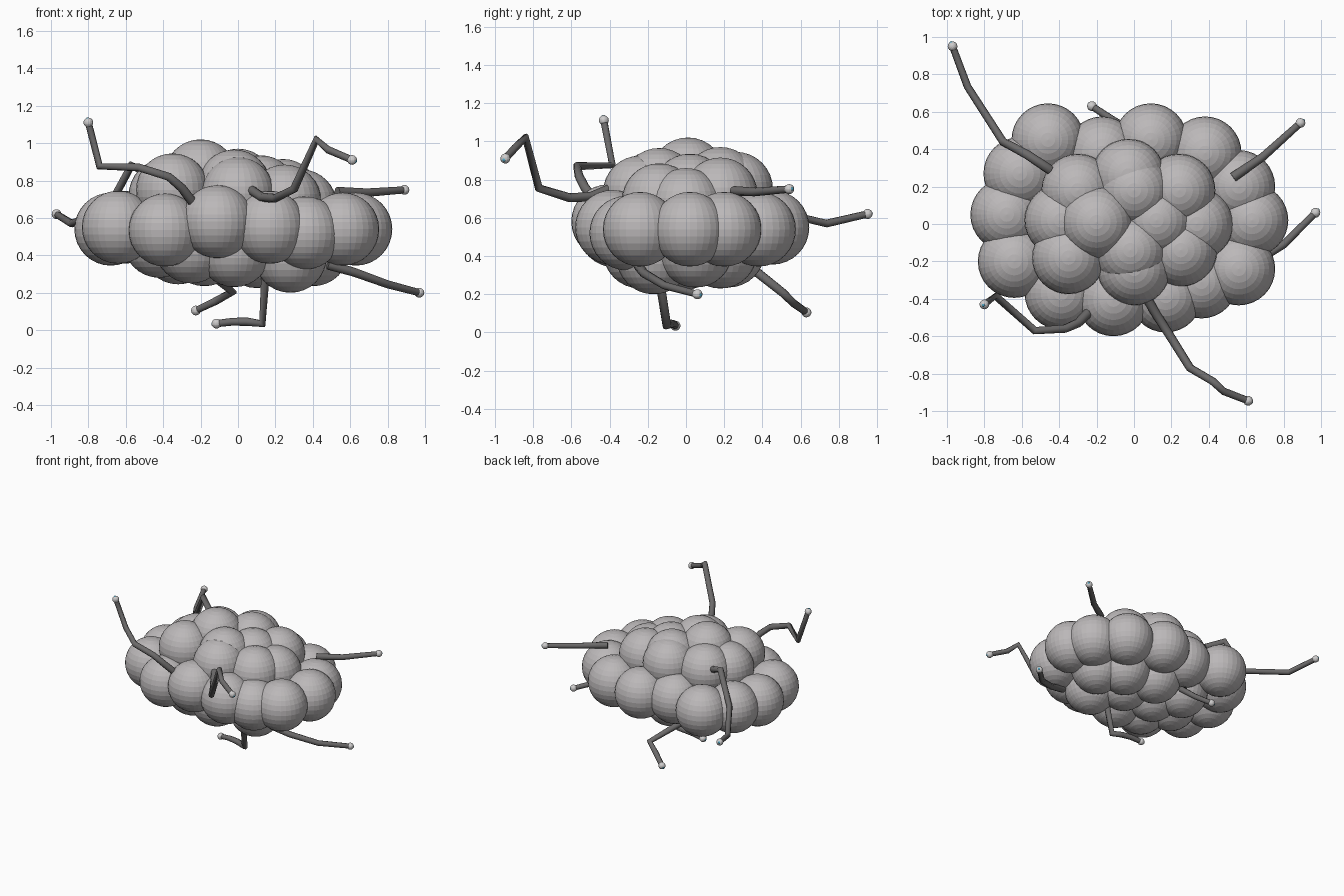
import bpy, bmesh
from mathutils import Vector, Matrix

if "Cube" in bpy.data.objects:
    bpy.data.objects.remove(bpy.data.objects["Cube"])


def material(name, rgb):
    m = bpy.data.materials.new(name)
    m.diffuse_color = (*rgb, 1)
    m.use_nodes = True
    m.node_tree.nodes["Principled BSDF"].inputs["Base Color"].default_value = m.diffuse_color
    return m


GREY = material("warm grey", (0.50, 0.48, 0.485))
DARK = material("dark grey", (0.15, 0.145, 0.145))
PALE = material("pale grey", (0.62, 0.61, 0.61))
BLUE = material("tip blue", (0.08, 0.38, 0.55))


def balls(name, centres, radius, mat, seg=32, rings=16):
    """One object made of several faceted spheres."""
    bm = bmesh.new()
    for c in centres:
        bmesh.ops.create_uvsphere(bm, u_segments=seg, v_segments=rings, radius=radius,
                                  matrix=Matrix.Translation(Vector(c)))
    mesh = bpy.data.meshes.new(name)
    bm.to_mesh(mesh)
    bm.free()
    mesh.materials.append(mat)
    ob = bpy.data.objects.new(name, mesh)
    bpy.context.collection.objects.link(ob)


def tube(name, pts, r0, r1, mat):
    """Tapered bent tube through the given points."""
    cu = bpy.data.curves.new(name, 'CURVE')
    cu.dimensions = '3D'
    cu.bevel_depth = 1
    cu.bevel_resolution = 2
    cu.use_fill_caps = True
    sp = cu.splines.new('POLY')
    sp.points.add(len(pts) - 1)
    for i, p in enumerate(pts):
        sp.points[i].co = (*p, 1)
        sp.points[i].radius = r0 + (r1 - r0) * i / (len(pts) - 1)
    cu.materials.append(mat)
    bpy.context.collection.objects.link(bpy.data.objects.new(name, cu))


# Widest belt of lobes
balls("belt_lobes", [
    (-.46, .45, .55), (-.61, .27, .55), (-.68, .05, .54), (-.64, -.20, .55),
    (-.39, -.37, .535), (-.11, -.405, .58), (.17, -.385, .55), (.36, -.31, .52),
    (.56, -.24, .54), (.63, .02, .54), (.56, .20, .54), (.38, .38, .54),
    (.09, .45, .55), (-.17, .38, .55)], .195, GREY)

# Upper lobes and crown
balls("upper_lobes", [
    (-.30, .18, .74), (-.39, .02, .72), (-.35, -.18, .75), (0, -.24, .73),
    (.25, -.14, .69), (.335, 0, .665), (.24, .18, .72), (-.03, .26, .75),
    (.12, .02, .74)], .195, GREY)
balls("crown_lobes", [(-.20, .01, .825), (0, .18, .775), (-.02, -.14, .77)],
      .195, GREY)

# Lower lobes
balls("lower_lobes", [
    (-.42, -.08, .475), (-.25, -.22, .445), (-.02, -.24, .425), (.28, -.17, .395),
    (.40, .05, .43), (.24, .18, .425), (-.02, .22, .43), (-.32, .17, .44),
    (-.18, .0, .43), (.10, .0, .42)], .195, GREY)

# Bent feelers, each listed from root to tip
feelers = {
    "front_left_feeler": [(-.24, -.47, .68), (-.30, -.53, .76), (-.37, -.56, .82),
                          (-.53, -.57, .87), (-.74, -.385, .875), (-.80, -.43, 1.11)],
    "front_right_feeler": [(.07, -.40, .75), (.13, -.50, .71), (.20, -.61, .705),
                           (.30, -.77, .755), (.42, -.84, 1.02), (.48, -.895, .965),
                           (.61, -.945, .91)],
    "back_right_feeler": [(.53, .25, .74), (.69, .36, .735), (.89, .54, .75)],
    "low_right_feeler": [(.48, -.25, .35), (.62, -.22, .31), (.80, -.11, .245),
                         (.97, .06, .20)],
    "bottom_feeler": [(.15, -.15, .35), (.13, -.10, .035), (.05, -.08, .045),
                      (-.03, -.065, .045), (-.115, -.055, .035)],
    "low_back_feeler": [(-.20, .34, .34), (-.03, .51, .205), (-.12, .56, .155),
                        (-.225, .63, .105)],
    "back_left_feeler": [(-.45, .29, .82), (-.57, .37, .88), (-.70, .44, .64),
                         (-.89, .735, .57), (-.97, .95, .62)],
}
knobs, dots = [], []
for name, pts in feelers.items():
    tube(name, pts, .026, .019, DARK)
    tip = Vector(pts[-1])
    out = (tip - Vector(pts[-2])).normalized()
    knobs.append(tip)
    dots.append(tip + out * .018)
balls("feeler_knobs", knobs, .026, PALE, 16, 10)
balls("feeler_dots", dots, .011, BLUE, 10, 6)
